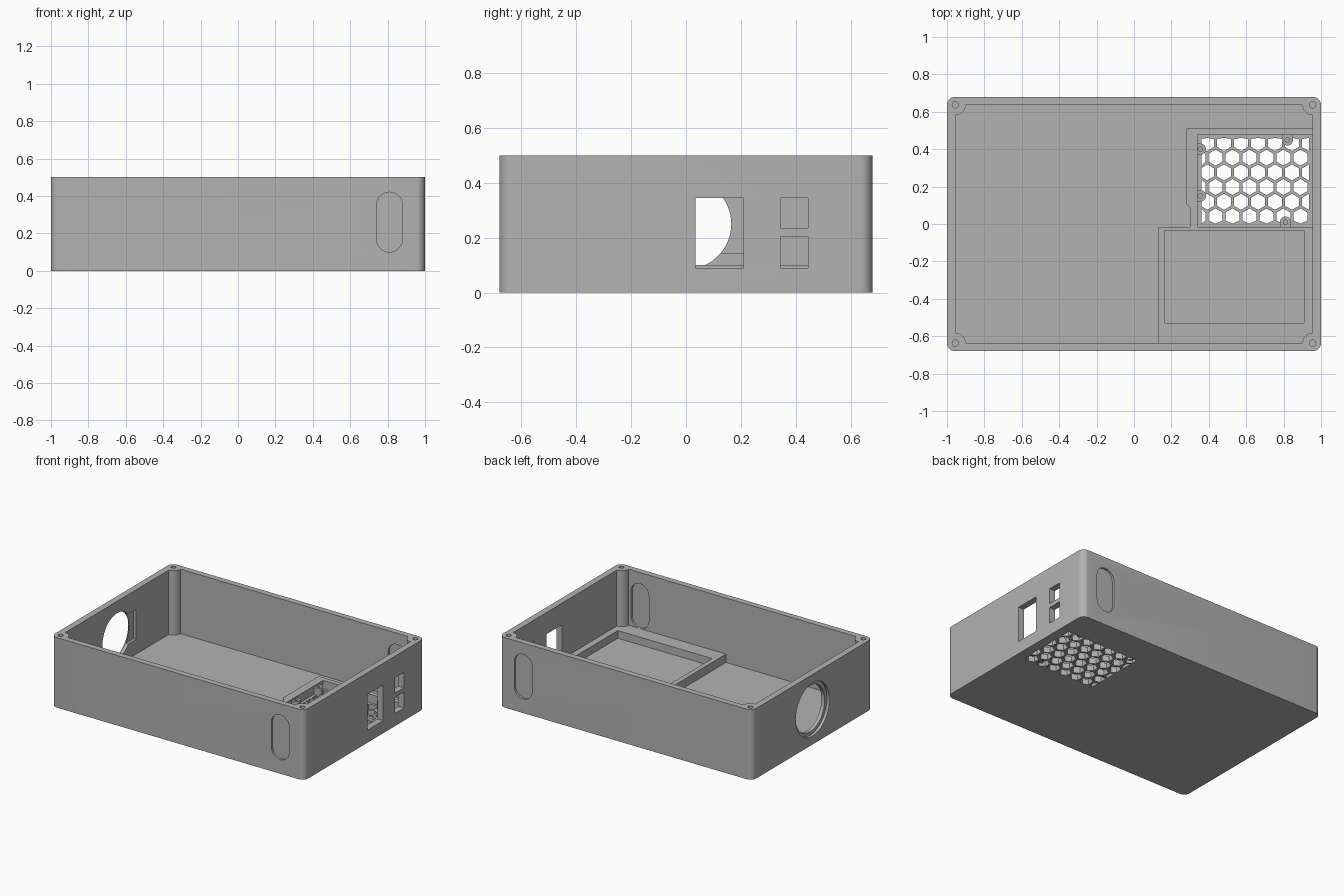
import bpy, bmesh, math

cube = bpy.data.objects.get("Cube")
if cube:
    bpy.data.objects.remove(cube, do_unlink=True)

grey = bpy.data.materials.new("plain grey plastic")
grey.use_nodes = True
COLOUR = (0.45, 0.45, 0.45, 1)
grey.diffuse_color = COLOUR
grey.node_tree.nodes["Principled BSDF"].inputs["Base Color"].default_value = COLOUR

PLACE = {"x": lambda u, v, w: (w, u, v),
         "y": lambda u, v, w: (u, w, v),
         "z": lambda u, v, w: (u, v, w)}


def prism(name, outlines, low, high, axis="z"):
    """Extrude one or more 2D outlines along an axis into one object."""
    bm = bmesh.new()
    put = PLACE[axis]
    for pts in outlines:
        a = [bm.verts.new(put(u, v, low)) for u, v in pts]
        b = [bm.verts.new(put(u, v, high)) for u, v in pts]
        bm.faces.new(a)
        bm.faces.new(b)
        for i in range(len(a)):
            j = (i + 1) % len(a)
            bm.faces.new((a[i], a[j], b[j], b[i]))
    bmesh.ops.recalc_face_normals(bm, faces=bm.faces)
    mesh = bpy.data.meshes.new(name)
    bm.to_mesh(mesh)
    bm.free()
    mesh.materials.append(grey)
    ob = bpy.data.objects.new(name, mesh)
    bpy.context.collection.objects.link(ob)
    return ob


def arc(cx, cy, r, start, end, n):
    angles = [math.radians(start + (end - start) * i / n) for i in range(n + 1)]
    return [(cx + r * math.cos(t), cy + r * math.sin(t)) for t in angles]


def circle(cx, cy, r, n=32):
    return arc(cx, cy, r, 0, 360, n)[:-1]


def rect(x0, x1, y0, y1):
    return [(x0, y0), (x1, y0), (x1, y1), (x0, y1)]


def activate(ob):
    bpy.ops.object.select_all(action="DESELECT")
    ob.select_set(True)
    bpy.context.view_layer.objects.active = ob


def cut(ob, outlines, low, high, axis="z"):
    """Subtract a prism and discard the cutter."""
    tool = prism("cutter", outlines, low, high, axis)
    tool.hide_render = True
    mod = ob.modifiers.new("cut", "BOOLEAN")
    mod.object = tool
    mod.operation = "DIFFERENCE"
    mod.solver = "EXACT"
    activate(ob)
    bpy.ops.object.modifier_apply(modifier=mod.name)
    bpy.data.objects.remove(tool, do_unlink=True)


W, D, H = 1.0, 0.68, 0.5        # half width, half depth, height
IX, IY = 0.955, 0.637           # inner wall positions
FLOOR, DECK = 0.04, 0.1         # floor and tray heights
CORNERS = [(1, 1, 0), (-1, 1, 90), (-1, -1, 180), (1, -1, 270)]

# Case shell with rounded corners and quarter-round screw posts
R = 0.045
outer, inner = [], []
for sx, sy, a in CORNERS:
    outer += arc(sx * (W - R), sy * (D - R), R, a, a + 90, 8)
    inner += arc(sx * IX, sy * IY, 0.055, a + 270, a + 180, 10)
case = prism("case", [outer], 0, H)
cut(case, [inner], FLOOR, H + 0.1)
cut(case, [circle(sx * IX, sy * IY, 0.017, 16) for sx, sy, a in CORNERS], 0.3, H + 0.1)

# Port openings in the right wall
cut(case, [rect(0.035, 0.21, 0.09, 0.345),
           rect(0.345, 0.445, 0.09, 0.205),
           rect(0.345, 0.445, 0.235, 0.345)], 0.9, 1.1, "x")

# Round opening with an outer step, plus an inner relief
cut(case, [rect(0.1, 0.215, 0.145, 0.36)], -0.975, -0.9, "x")
cut(case, [circle(0, 0.25, 0.165, 64)], -1.1, -0.9, "x")
cut(case, [circle(0, 0.25, 0.19, 64)], -1.1, -0.98, "x")
cut(case, [circle(-0.266, 0.2, 0.009, 12)], -0.975, -0.9, "x")

# Rounded slots recessed on both sides of the front and back walls
slot = arc(0.81, 0.35, 0.07, 0, 180, 16) + arc(0.81, 0.17, 0.07, 180, 360, 16)
for s in (-1, 1):
    for a, b in ((D - 0.015, D + 0.1), (IY - 0.1, IY + 0.015)):
        cut(case, [slot], min(s * a, s * b), max(s * a, s * b), "y")

# Honeycomb vent through the floor, trimmed to a rectangle
PITCH = 0.0908
hexes = []
for row in range(6):
    for col in range(8):
        cx = 0.345 + PITCH * (col + 0.5 * (row % 2))
        cy = 0.04 + PITCH * 0.866 * row
        pts = []
        for x, y in arc(cx, cy, 0.043, 30, 330, 5):
            p = (min(max(x, 0.36), 0.935), min(max(y, 0.002), 0.46))
            if not pts or math.dist(p, pts[-1]) > 1e-4:
                pts.append(p)
        if math.dist(pts[0], pts[-1]) < 1e-4:
            pts.pop()
        xs = [p[0] for p in pts]
        if len(pts) > 2 and max(xs) - min(xs) > 0.01:
            hexes.append(pts)
cut(case, hexes, -0.1, FLOOR + 0.05)

# Display tray with a rectangular pocket
tray = prism("display_tray", [rect(0.13, 0.965, -0.65, -0.015)], 0.02, DECK)
cut(tray, [rect(0.165, 0.91, -0.53, -0.035)], FLOOR + 0.005, DECK + 0.1)

# Raised border around the vent
border = prism("vent_border", [[(0.28, 0.51), (0.28, 0.105), (0.3, 0.09), (0.3, -0.02),
                                (0.34, -0.02), (0.34, 0.475), (0.965, 0.475),
                                (0.965, 0.51)]], 0.02, DECK)

# Board standoffs, each a round boss with a lug to the nearest edge
parts = [case, tray, border]
for name, x, y, a in (("left_rear", 0.355, 0.4, 270), ("left_front", 0.355, 0.15, 270),
                      ("right_rear", 0.82, 0.45, 180), ("right_front", 0.81, 0.01, 0)):
    t = math.radians(a - 90)
    dx, dy = math.cos(t) * 0.035, math.sin(t) * 0.035
    boss = arc(x, y, 0.03, a, a + 180, 12)
    boss += [(boss[-1][0] + dx, boss[-1][1] + dy), (boss[0][0] + dx, boss[0][1] + dy)]
    ob = prism(name + "_standoff", [boss], 0.02, DECK - 0.01)
    cut(ob, [circle(x, y, 0.012, 16)], 0.05, DECK + 0.1)
    parts.append(ob)

for ob in parts:
    activate(ob)
    bpy.ops.object.shade_smooth_by_angle(angle=math.radians(30))
